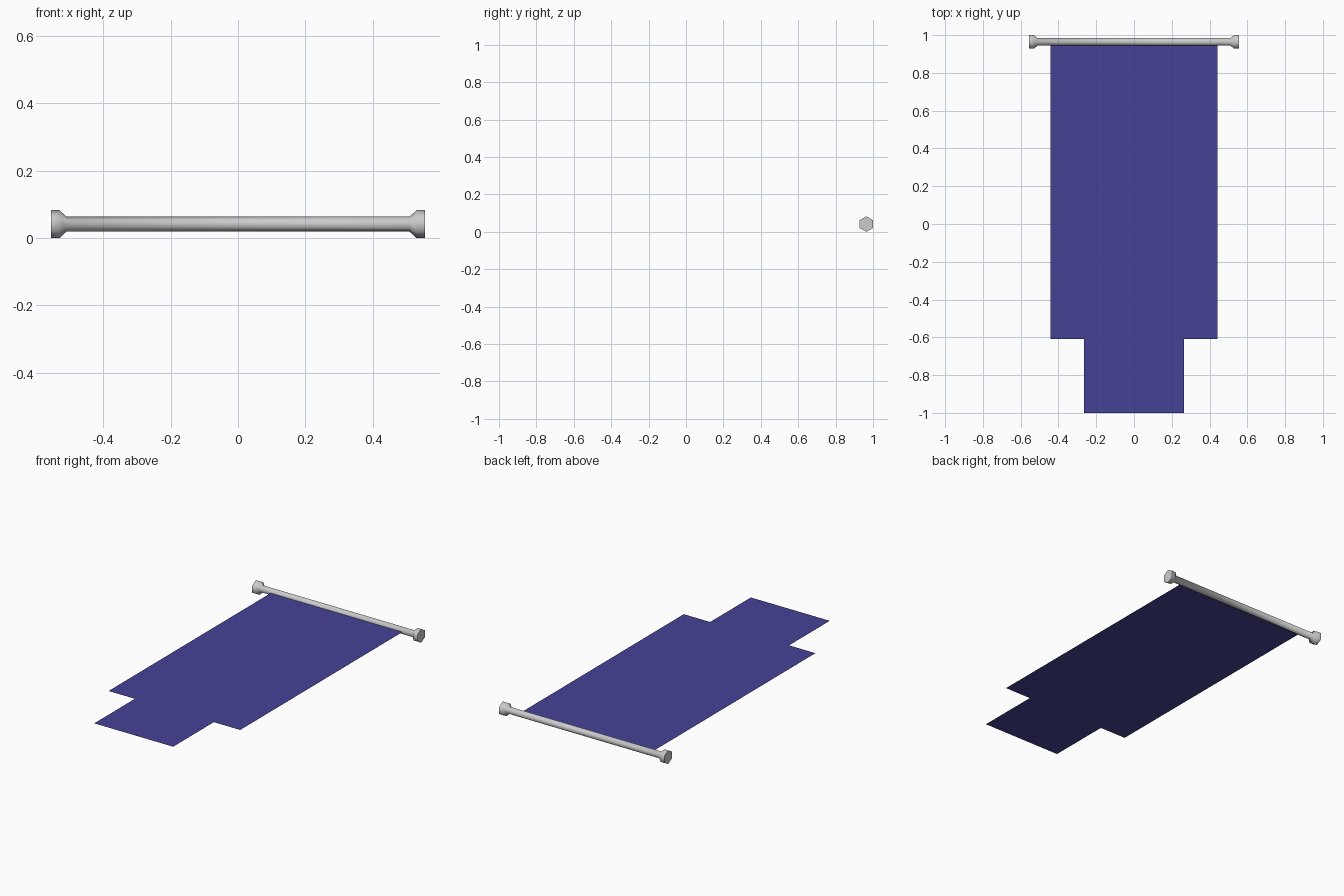
import bpy, bmesh, math

if "Cube" in bpy.data.objects:
    bpy.data.objects.remove(bpy.data.objects["Cube"])

SIDES = 6
ROD_Y, ROD_Z = 0.964, 0.0415


def add_object(name, bm):
    mesh = bpy.data.meshes.new(name)
    bm.to_mesh(mesh)
    bm.free()
    obj = bpy.data.objects.new(name, mesh)
    bpy.context.collection.objects.link(obj)
    return obj


# Hanging rod: hexagonal, turned along x, with flared end caps
half = [(0.555, 0.0415), (0.53, 0.0415), (0.51, 0.0225)]
profile = [(-x, r) for x, r in half] + half[::-1]
bm = bmesh.new()
rings = []
for x, r in profile:
    angles = [math.pi / 2 + 2 * math.pi * i / SIDES for i in range(SIDES)]
    rings.append([bm.verts.new((x, ROD_Y + r * math.cos(a), ROD_Z + r * math.sin(a)))
                  for a in angles])
for a, b in zip(rings, rings[1:]):
    for i in range(SIDES):
        j = (i + 1) % SIDES
        bm.faces.new((a[i], a[j], b[j], b[i]))
bm.faces.new(rings[0])
bm.faces.new(rings[-1])
bmesh.ops.recalc_face_normals(bm, faces=bm.faces)
rod = add_object("hanging_rod", bm)
bpy.context.view_layer.objects.active = rod
rod.select_set(True)
bpy.ops.object.shade_smooth_by_angle(angle=math.radians(65))

# Banner cloth: one flat sheet with a narrower tail
right = [(0.265, -1.0), (0.265, -0.61), (0.442, -0.61), (0.442, 0.95)]
outline = right + [(-x, y) for x, y in reversed(right)]
bm = bmesh.new()
bm.faces.new([bm.verts.new((x, y, ROD_Z)) for x, y in outline])
banner = add_object("banner_cloth", bm)
blue = bpy.data.materials.new("blue_cloth")
blue.diffuse_color = (0.06, 0.055, 0.3, 1)
blue.use_nodes = True
blue.node_tree.nodes["Principled BSDF"].inputs["Base Color"].default_value = blue.diffuse_color
banner.data.materials.append(blue)
